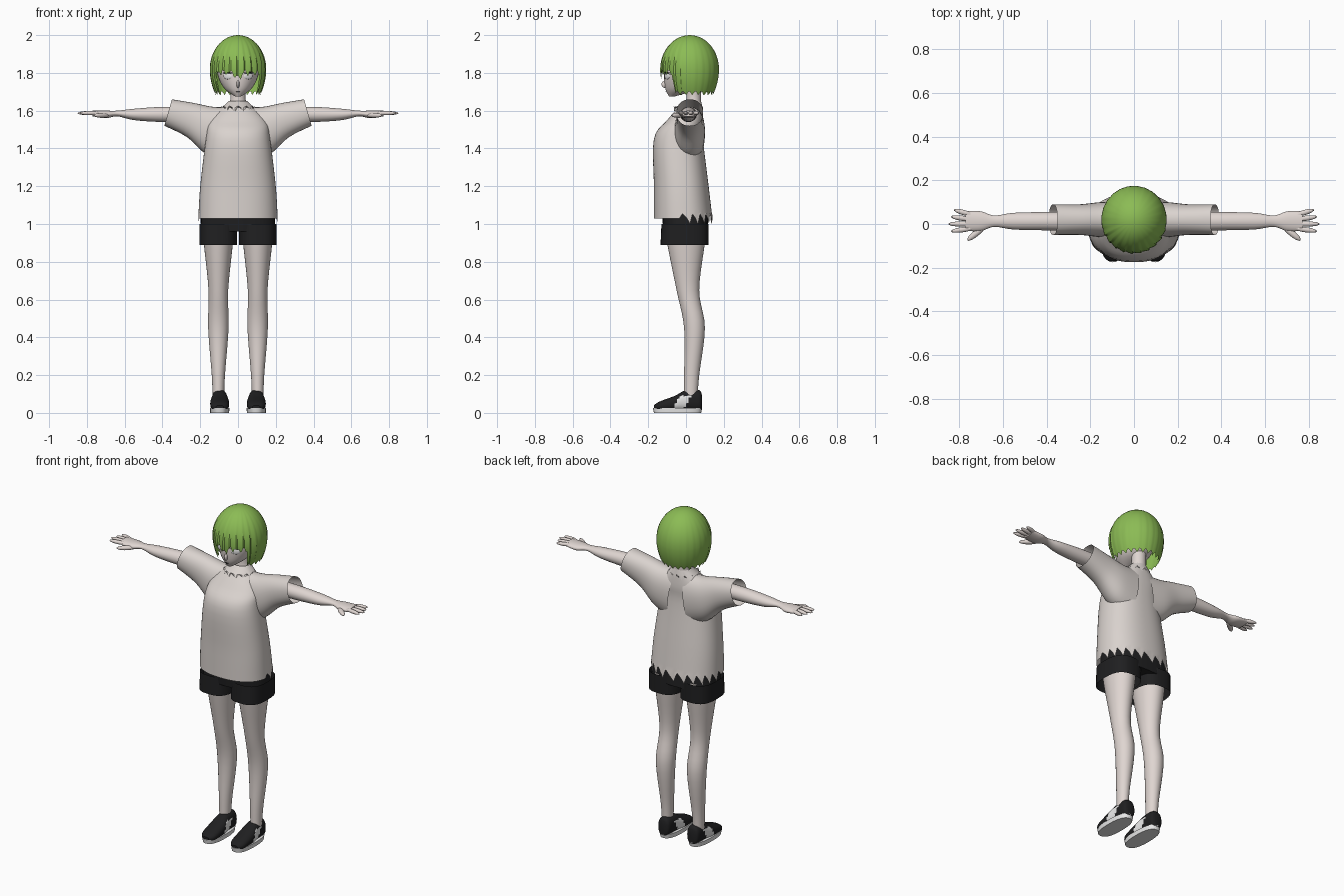
import bpy
import bmesh
from math import sin, cos, pi, radians, copysign
from mathutils import Matrix, Vector

cube = bpy.data.objects.get("Cube")
if cube:
    bpy.data.objects.remove(cube)


def material(name, *rgb):
    mat = bpy.data.materials.new(name)
    mat.use_nodes = True
    mat.diffuse_color = (*rgb, 1)
    shader = next(node for node in mat.node_tree.nodes if node.type == 'BSDF_PRINCIPLED')
    shader.inputs["Base Color"].default_value = (*rgb, 1)
    return mat


SKIN = material("pale skin", .74, .67, .64)
CLOTH = material("off white cloth", .7, .65, .62)
BLACK = material("black cloth", .014, .014, .015)
GREEN = material("green hair", .26, .5, .09)
WHITE = material("white", .8, .8, .8)


def finish(bm, name, materials, mirror=False, rule=None):
    """Turn a bmesh into a smooth shaded object, optionally mirrored in x."""
    bmesh.ops.remove_doubles(bm, verts=bm.verts, dist=.0002)
    bmesh.ops.recalc_face_normals(bm, faces=bm.faces)
    if rule:
        for face in bm.faces:
            face.material_index = rule(face)
    mesh = bpy.data.meshes.new(name)
    bm.to_mesh(mesh)
    bm.free()
    for mat in materials:
        mesh.materials.append(mat)
    part = bpy.data.objects.new(name, mesh)
    bpy.context.collection.objects.link(part)
    bpy.ops.object.select_all(action='DESELECT')
    part.select_set(True)
    bpy.context.view_layer.objects.active = part
    bpy.ops.object.shade_smooth_by_angle(angle=radians(35))
    if mirror:
        part.modifiers.new("Mirror", 'MIRROR').use_mirror_merge = False


def smooth_rings(rings, steps):
    """Catmull-Rom interpolation between key rings."""
    keys = [Vector(ring) for ring in rings]
    result = []
    for i, (start, end) in enumerate(zip(keys, keys[1:])):
        before = keys[max(i - 1, 0)]
        after = keys[min(i + 2, len(keys) - 1)]
        leave, arrive = (end - before) / 2, (after - start) / 2
        for step in range(steps):
            t = step / steps
            ease = t * t * (3 - 2 * t)
            result.append(start.lerp(end, ease) + leave * t * (1 - t) ** 2
                          - arrive * t * t * (1 - t))
    return result + keys[-1:]


def surface(rows, capped=False):
    """Bridge closed rows of points into a skin."""
    bm = bmesh.new()
    loops = [[bm.verts.new(point) for point in row] for row in rows]
    for lower, upper in zip(loops, loops[1:]):
        for j in range(len(lower)):
            bm.faces.new((lower[j - 1], lower[j], upper[j], upper[j - 1]))
    if capped:
        bm.faces.new(loops[0])
        bm.faces.new(loops[-1])
    return bm


def loft(name, materials, axis, rings, middle=0, sides=32, power=2, capped=True,
         mirror=False, steps=5, tilt=0, tear=None, rule=None):
    """Each ring is position on the axis, half width, low side, high side."""
    rows = []
    for position, half, low, high in smooth_rings(rings, steps):
        row = []
        for j in range(sides):
            angle = 2 * pi * j / sides
            across, along = [copysign(abs(v) ** (2 / power), v)
                             for v in (cos(angle), sin(angle))]
            width = middle + half * across
            depth = (low + high) / 2 + (high - low) / 2 * along
            place = position - tilt * along
            row.append({'x': (place, width, depth), 'y': (width, place, depth),
                        'z': (width, depth, place)}[axis])
        rows.append(row)
    if tear:
        size, start = tear
        rows[0] = [(x, y, z + size * (1 - j % 3)) if y > start else (x, y, z)
                   for j, (x, y, z) in enumerate(rows[0])]
    finish(surface(rows, capped), name, materials, mirror, rule)


def ellipsoid(name, mat, location, size, turn=0, mirror=True):
    bm = bmesh.new()
    bmesh.ops.create_uvsphere(bm, u_segments=16, v_segments=10, radius=1)
    matrix = (Matrix.Translation(location) @ Matrix.Rotation(radians(turn), 4, 'Z')
              @ Matrix.Diagonal((*size, 1)))
    bmesh.ops.transform(bm, matrix=matrix, verts=bm.verts)
    finish(bm, name, [mat], mirror)


# Legs
loft("legs", [SKIN], 'z', [
    (.07, .03, -.01, .06), (.2, .035, -.01, .07), (.45, .054, -.01, .1),
    (.65, .052, -.05, .07), (.9, .077, -.1, .1), (1, .08, -.11, .11)],
    middle=.104, mirror=True)

# Shorts
loft("shorts_legs", [BLACK], 'z', [(.89, .1, -.135, .12), (1, .1, -.13, .12)],
     middle=.105, power=2.8, capped=False, mirror=True)
loft("shorts_hips", [BLACK], 'z', [(.96, .2, -.12, .12), (1.1, .19, -.13, .11)], power=2.8)

# Shirt, torn along the back hem
loft("shirt_body", [CLOTH], 'z', [
    (1.03, .21, -.17, .14), (1.2, .2, -.17, .12), (1.45, .17, -.17, .09),
    (1.55, .15, -.1, .09), (1.64, .06, -.02, .08)],
    sides=66, power=2.3, capped=False, tear=(.03, -.02))
loft("sleeves", [CLOTH], 'x', [
    (.37, .07, 1.52, 1.66), (.25, .07, 1.46, 1.64),
    (.15, .08, 1.37, 1.62), (.05, .08, 1.33, 1.62)],
    middle=.02, power=2.2, capped=False, mirror=True, tilt=.02)
loft("jagged_collar", [CLOTH], 'z', [(1.61, .09, -.065, .09), (1.65, .05, -.01, .08)],
     sides=36, capped=False, tear=(.015, -1))

# Arms and hands
loft("arms", [SKIN], 'x', [
    (.2, .045, 1.54, 1.62), (.4, .042, 1.54, 1.62), (.55, .038, 1.55, 1.61),
    (.64, .026, 1.57, 1.6), (.7, .045, 1.56, 1.6), (.77, .045, 1.57, 1.6)],
    middle=.013, mirror=True)
for i, finger in enumerate(("index", "middle", "ring", "little")):
    reach = .06 - .006 * abs(i - 1)
    ellipsoid(finger + "_fingers", SKIN, (.73 + reach, .026 * (i - 1), 1.587),
              (reach, .012, .011), turn=8 * (i - 1))
ellipsoid("thumbs", SKIN, (.72, -.04, 1.575), (.055, .015, .013), turn=-40)


# Shoes with a slanted pale side panel
def shoe_panel(face):
    centre = face.calc_center_median()
    slanted = abs(centre.y + .05 - centre.z / 2) < .03
    return int(slanted and centre.z < .09 and abs(face.normal.x) > .4)


loft("shoes", [BLACK, WHITE], 'y', [
    (-.17, .02, .02, .04), (-.14, .045, .01, .06), (-.06, .05, .01, .09),
    (0, .042, .01, .12), (.07, .038, .01, .12), (.085, .02, .02, .09)],
    middle=.097, power=2.4, mirror=True, rule=shoe_panel)
loft("soles", [WHITE], 'z', [(0, .05, -.17, .08), (.026, .052, -.175, .086)],
     middle=.097, power=2.5, mirror=True)

# Neck and head
loft("neck", [SKIN], 'z', [(1.57, .1, -.03, .08), (1.64, .044, 0, .08), (1.75, .044, 0, .08)])
loft("head", [SKIN], 'z', [
    (1.675, .015, -.09, -.06), (1.72, .075, -.11, .07), (1.8, .11, -.115, .12),
    (1.9, .1, -.1, .12), (1.96, .04, -.04, .07)])
ellipsoid("nose", SKIN, (0, -.11, 1.74), (.009, .02, .02), mirror=False)
ellipsoid("eyes", WHITE, (.055, -.1, 1.783), (.026, .0045, .017), turn=30)
ellipsoid("upper_lashes", BLACK, (.056, -.102, 1.8), (.028, .0045, .004), turn=30)
ellipsoid("mouth", BLACK, (0, -.105, 1.7), (.012, .0045, .0015), mirror=False)

# Bobbed hair: a shell of overlapping locks, cut away around the face
COLUMNS, ROWS, LOCK = 120, 26, 5
CROWN, WIDEST = 2, 1.82
rise = CROWN - WIDEST
hair = [[] for row in range(ROWS + 1)]
for column in range(COLUMNS):
    angle = 2 * pi * column / COLUMNS
    from_front = abs((angle + pi / 2 + pi) % (2 * pi) - pi)
    saw = (column % LOCK) / LOCK
    notch = abs(saw - .4) / 20
    if from_front < .12:
        tip = 1.765 + notch
    elif from_front < .93:
        tip = 1.788 + notch + sin(column * 2) / 120
    else:
        tip = 1.682 + notch
    ridge = .05 if from_front < 1.3 else .012
    for row in range(ROWS + 1):
        t = 2 * row / ROWS
        if t <= 1:
            z = WIDEST + rise * cos(t * pi / 2)
            swell = sin(t * pi / 2)
        else:
            z = WIDEST + (tip - WIDEST) * (t - 1)
            swell = 1 - ((WIDEST - z) / .3) ** 2
        swell *= 1 + ridge * (saw - .4) * min(t, 1)
        hair[row].append((.149 * swell * cos(angle), .02 + .154 * swell * sin(angle), z))
finish(surface(hair), "hair", [GREEN])
